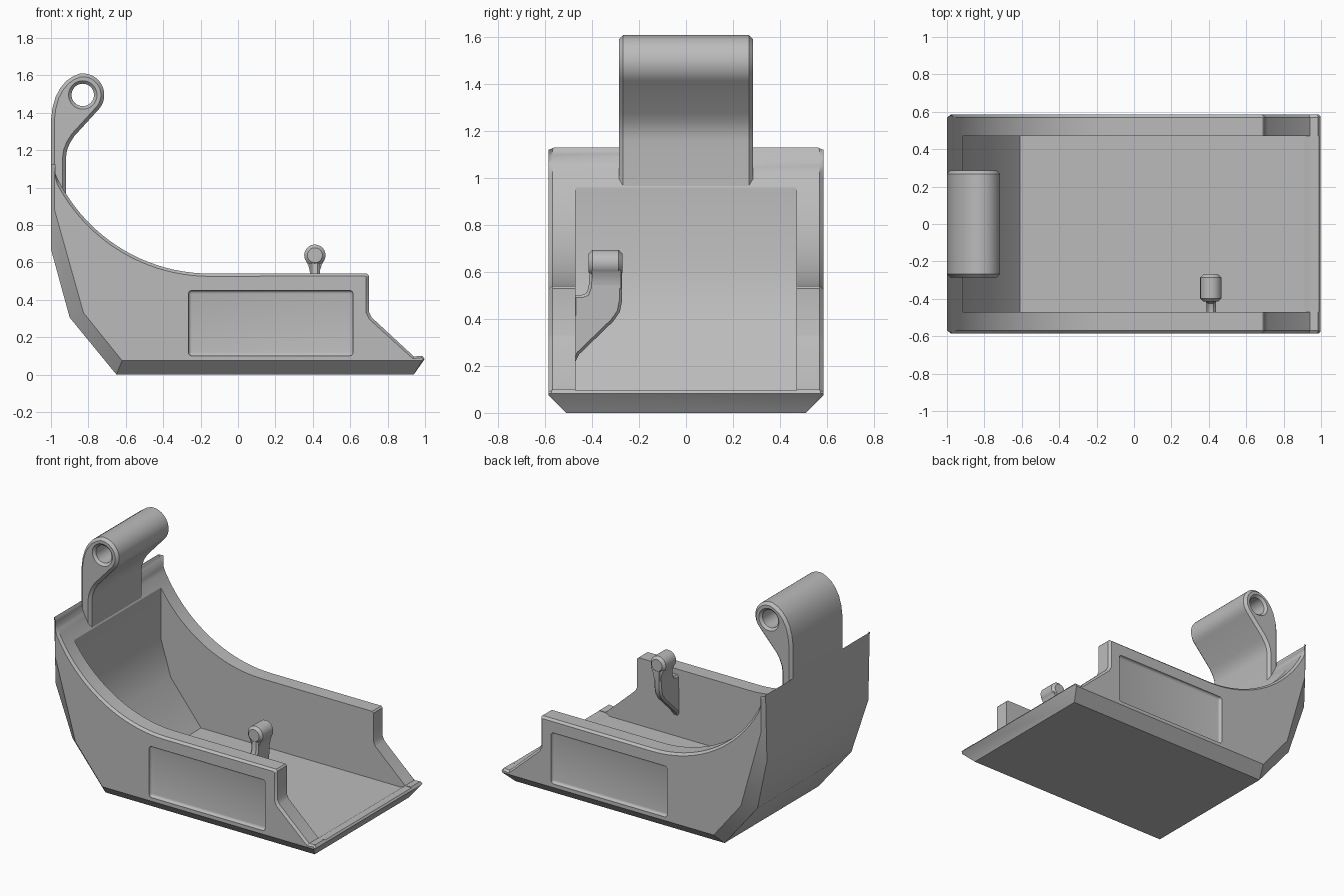
import bpy, bmesh
from math import sin, cos, pi, radians, sqrt
from mathutils import Vector

cube = bpy.data.objects.get("Cube")
if cube:
    bpy.data.objects.remove(cube, do_unlink=True)

grey = bpy.data.materials.new("plain_grey")
grey.use_nodes = True
grey.diffuse_color = (0.5, 0.5, 0.5, 1)
grey.node_tree.nodes["Principled BSDF"].inputs["Base Color"].default_value = (0.5, 0.5, 0.5, 1)


def loft(name, rings):
    """Closed solid through rings of equal point count."""
    bm = bmesh.new()
    loops = [[bm.verts.new(p) for p in ring] for ring in rings]
    n = len(loops[0])
    for a, b in zip(loops, loops[1:]):
        for i in range(n):
            j = (i + 1) % n
            bm.faces.new((a[i], a[j], b[j], b[i]))
    bm.faces.new(loops[0])
    bm.faces.new(loops[-1])
    bmesh.ops.recalc_face_normals(bm, faces=bm.faces)
    mesh = bpy.data.meshes.new(name)
    bm.to_mesh(mesh)
    bm.free()
    mesh.materials.append(grey)
    ob = bpy.data.objects.new(name, mesh)
    bpy.context.collection.objects.link(ob)
    return ob


def at_y(profile, y):
    return [(x, y, z) for x, z in profile]


def circle(cx, cz, r, n=40):
    return [(cx + r * cos(2 * pi * i / n), cz + r * sin(2 * pi * i / n)) for i in range(n)]


def inset(profile, d):
    """Move a counter-clockwise outline inwards with mitred corners."""
    pts = [Vector(p) for p in profile]
    out = []
    for i, p in enumerate(pts):
        a = (p - pts[i - 1]).normalized()
        b = (pts[(i + 1) % len(pts)] - p).normalized()
        n = Vector((-a.y - b.y, a.x + b.x)).normalized()
        out.append(tuple(p + n * d / max(0.5, n.dot(Vector((-a.y, a.x))))))
    return out


def activate(ob):
    bpy.ops.object.select_all(action='DESELECT')
    ob.select_set(True)
    bpy.context.view_layer.objects.active = ob


def cut(ob, cutter):
    cutter.hide_render = True
    mod = ob.modifiers.new("cut", 'BOOLEAN')
    mod.operation = 'DIFFERENCE'
    mod.solver = 'EXACT'
    mod.object = cutter
    activate(ob)
    bpy.ops.object.modifier_apply(modifier=mod.name)
    bpy.data.objects.remove(cutter, do_unlink=True)


def smooth(ob):
    activate(ob)
    bpy.ops.object.shade_smooth_by_angle(angle=radians(28))


# Tub: (x, z, half width) on the main outline, paired with (x, z) on the side face
SIDE = 0.585
rim = [
    ((-0.65, 0, 0.51), (-0.62, 0.075)),
    ((0.94, 0, 0.51), (0.985, 0.075)),
    ((0.998, 0.083, 0.575), (0.988, 0.082)),
    ((0.985, 0.1, 0.57), (0.98, 0.09)),
    ((0.94, 0.097, 0.57), (0.935, 0.085)),
    ((0.715, 0.305, 0.57), (0.703, 0.295)),
    ((0.7, 0.335, 0.57), (0.685, 0.33)),
    ((0.7, 0.53, 0.57), (0.685, 0.522)),
    ((0.69, 0.54, 0.57), (0.68, 0.527)),
]
# Swept upper edge of the sides
R, CX, CZ = 0.907, -0.15, 1.447
STEPS = 28
for i in range(STEPS):
    x = CX - 0.85 * sin(pi / 2 * i / STEPS)
    z = CZ - sqrt(R * R - (x - CX) ** 2)
    n = Vector((x - CX, z - CZ)).normalized() * 0.015
    rim.append(((x, z, 0.57), (max(x + n.x, -0.975), z + n.y)))
rim += [
    ((-1, 1.13, 0.565), (-0.98, 1.085)),
    ((-1, 0.67, 0.55), (-0.98, 0.877)),
    ((-0.9, 0.305, 0.51), (-0.826, 0.33)),
]
tub = loft("tub", [
    [(b[0], -SIDE, b[1]) for a, b in rim],
    [(a[0], -a[2], a[1]) for a, b in rim],
    [(a[0], a[2], a[1]) for a, b in rim],
    [(b[0], SIDE, b[1]) for a, b in rim],
])

# Hollow inside, open at the front with a low lip
hollow = [(-0.61, 0.078), (0.91, 0.078), (0.94, 0.095), (1.2, 0.095),
          (1.2, 1.5), (-0.915, 1.5), (-0.915, 0.61), (-0.84, 0.365)]
cut(tub, loft("hollow_cutter", [at_y(hollow, -0.47), at_y(hollow, 0.47)]))

# Recessed panel with soft edges on each side
panel = [(-0.265 if sx < 0 else 0.615, 0.1 if sz < 0 else 0.45)
         for sx, sz in ((-1, -1), (1, -1), (1, 1), (-1, 1))]
for s in (-1, 1):
    cutter = loft("panel_cutter", [at_y(panel, s * 0.565), at_y(panel, s * 0.7)])
    bevel = cutter.modifiers.new("soft", 'BEVEL')
    bevel.width = 0.018
    bevel.segments = 4
    activate(cutter)
    bpy.ops.object.modifier_apply(modifier="soft")
    cut(tub, cutter)
smooth(tub)

# Hinge arm with a bored barrel
HX, HZ, HR = -0.83, 1.495, 0.115
arm = [(-1, 0.95), (-0.92, 0.95), (-0.92, 1.16), (-0.914, 1.2), (-0.9, 1.235), (-0.875, 1.275)]
arm += [(HX + HR * cos(radians(t)), HZ + HR * sin(radians(t))) for t in range(-45, 101, 8)]
arm += [(-0.885, 1.593), (-0.92, 1.568), (-0.95, 1.532), (-0.975, 1.485), (-0.992, 1.425), (-1, 1.36)]
inner = inset(arm, 0.018)
hinge = loft("hinge_arm", [at_y(inner, -0.286), at_y(arm, -0.268), at_y(arm, 0.268), at_y(inner, 0.286)])
cut(hinge, loft("bore_cutter", [at_y(circle(HX, HZ, r), y) for y, r in
                                ((-0.3, 0.09), (-0.27, 0.06), (0.27, 0.06), (0.3, 0.09))]))
smooth(hinge)

# Latch: bracket rising from the right wall, with a small barrel on top
bracket = [(-0.48, 0.2), (-0.455, 0.25), (-0.31, 0.39), (-0.282, 0.43), (-0.272, 0.48),
           (-0.272, 0.63), (-0.41, 0.63), (-0.415, 0.535), (-0.425, 0.51), (-0.445, 0.503), (-0.48, 0.503)]
slim = inset(bracket, 0.012)
LX = 0.411
smooth(loft("latch_bracket", [[(LX + dx, y, z) for y, z in ring] for dx, ring in
                              ((-0.027, slim), (-0.015, bracket), (0.015, bracket), (0.027, slim))]))
smooth(loft("latch_barrel", [at_y(circle(LX, 0.638, r), y) for y, r in
                             ((-0.415, 0.04), (-0.398, 0.057), (-0.287, 0.057), (-0.27, 0.04))]))
# Flared neck under the barrel
smooth(loft("latch_neck", [[(LX + sx * w, y, z) for sx, y in
                            ((-1, -0.4), (1, -0.4), (1, -0.276), (-1, -0.276))] for z, w in
                           ((0.53, 0.026), (0.56, 0.028), (0.585, 0.036), (0.61, 0.048))]))
